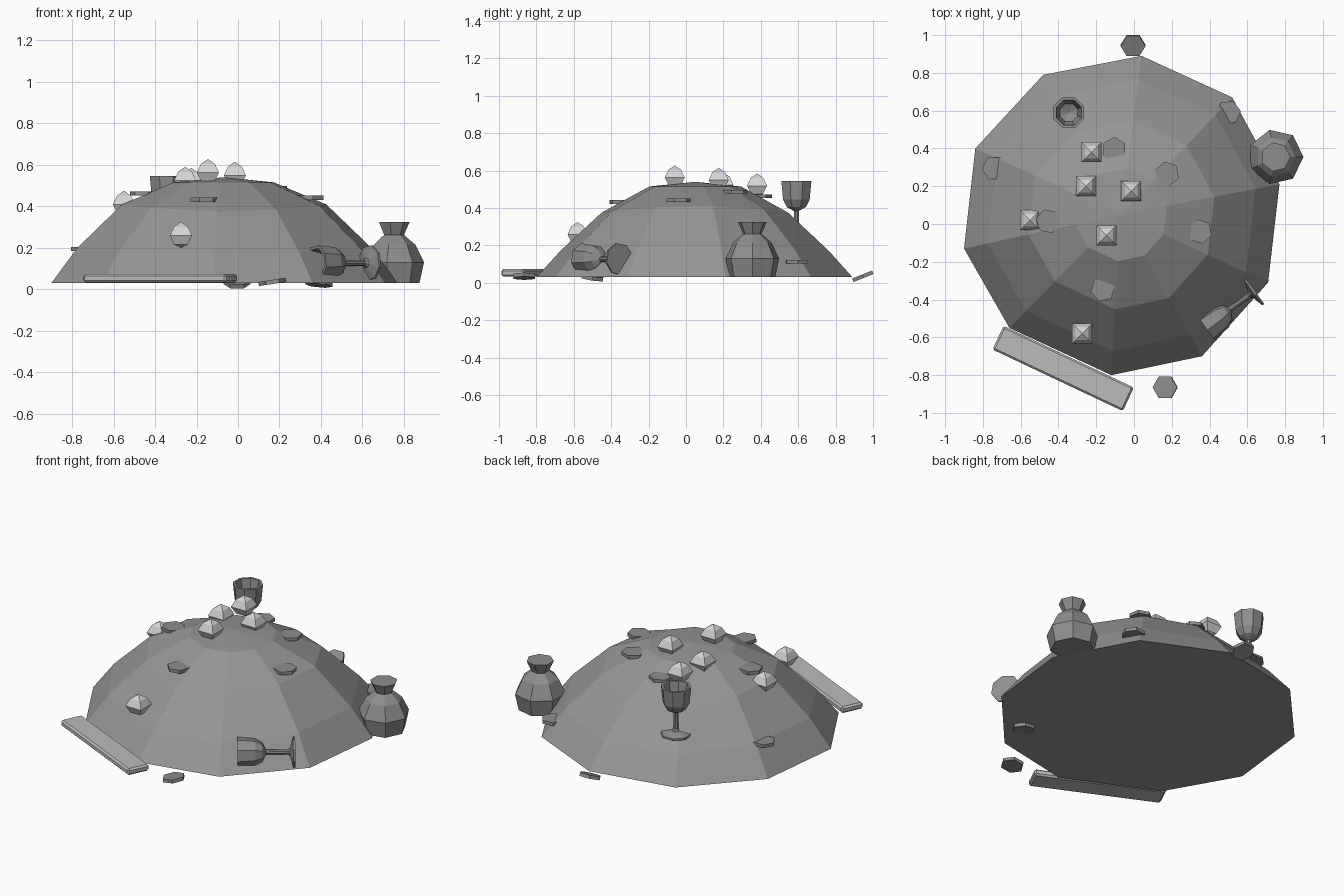
import bpy, bmesh, math
from mathutils import Vector, Matrix
from mathutils.bvhtree import BVHTree

cube = bpy.data.objects.get("Cube")
if cube:
    bpy.data.objects.remove(cube, do_unlink=True)


def material(name, value):
    m = bpy.data.materials.new(name)
    m.use_nodes = True
    colour = (value, value, value, 1)
    m.diffuse_color = colour
    m.node_tree.nodes["Principled BSDF"].inputs["Base Color"].default_value = colour
    return m


PILE = material("pile grey", 0.30)
METAL = material("metal grey", 0.27)
BAR = material("pale bar grey", 0.50)
GEM = material("bright gem grey", 0.66)
UP = Vector((0, 0, 1))


def finish(name, bm, mat, matrix=Matrix()):
    bmesh.ops.recalc_face_normals(bm, faces=bm.faces[:])
    mesh = bpy.data.meshes.new(name)
    bm.to_mesh(mesh)
    bm.free()
    mesh.materials.append(mat)
    obj = bpy.data.objects.new(name, mesh)
    obj.matrix_world = matrix
    bpy.context.collection.objects.link(obj)
    return obj


def skin(bm, rings):
    """Join rings of equal size; a ring of one point closes to a tip."""
    rows = [[bm.verts.new(p) for p in ring] for ring in rings]
    n = max(len(r) for r in rows)
    for a, b in zip(rows, rows[1:]):
        for i in range(n):
            j = (i + 1) % n
            if len(a) == 1:
                bm.faces.new((a[0], b[i], b[j]))
            elif len(b) == 1:
                bm.faces.new((a[i], a[j], b[0]))
            else:
                bm.faces.new((a[i], a[j], b[j], b[i]))
    for end in (rows[0], rows[-1]):
        if len(end) > 2:
            bm.faces.new(end)


def lathe(name, profile, sides, mat, matrix, turn=0.0):
    rings = []
    for r, z in profile:
        count = sides if r > 0 else 1
        angles = [turn + math.tau * i / sides for i in range(count)]
        rings.append([(r * math.cos(a), r * math.sin(a), z) for a in angles])
    bm = bmesh.new()
    skin(bm, rings)
    return finish(name, bm, mat, matrix)


def facing(direction, location):
    turn = UP.rotation_difference(Vector(direction))
    return Matrix.Translation(location) @ turn.to_matrix().to_4x4()


# Faceted mound with an uneven ten-sided rim
rim = [(0.77, 0.21), (0.52, 0.67), (0.04, 0.89), (-0.48, 0.79), (-0.84, 0.40),
       (-0.90, -0.13), (-0.66, -0.55), (-0.12, -0.80), (0.36, -0.70), (0.71, -0.31)]
peak = Vector((-0.07, 0.05))
rings = []
for scale, z, dip in ((1, 0.03, 0), (0.85, 0.20, 0.03), (0.59, 0.41, 0.035), (0.29, 0.515, 0)):
    ring = []
    for p in rim:
        d = Vector(p) - peak
        q = peak + d * scale
        ring.append((q.x, q.y, z - dip * (d.y / d.length) ** 2))
    rings.append(ring)
rings.append([(peak.x, peak.y, 0.54)])
bm = bmesh.new()
skin(bm, rings)
surface = BVHTree.FromBMesh(bm)
finish("treasure_mound", bm, PILE)

# Lidded urn beside the mound
lathe("urn", [(0.125, 0.03), (0.147, 0.13), (0.105, 0.215), (0.05, 0.262),
              (0.078, 0.325), (0.066, 0.325)], 7, METAL,
      Matrix.Translation((0.75, 0.355, 0)))

# Goblets, one standing and one lying on its side
goblet = [(0, 0), (0.087, 0), (0.087, 0.012), (0.025, 0.028), (0.015, 0.04),
          (0.015, 0.165), (0.055, 0.185), (0.077, 0.225), (0.087, 0.325),
          (0.072, 0.325), (0.05, 0.22), (0, 0.20)]
eighth = math.pi / 8
standing = [(r, z if z > 0.1 else z + 0.025) for r, z in goblet]
lathe("standing_goblet", standing, 8, METAL,
      Matrix.Translation((-0.345, 0.59, 0.22)), eighth)
lathe("fallen_goblet", goblet, 8, METAL,
      facing((-0.8, -0.58, 0), (0.64, -0.355, 0.127)), eighth)

# Cut gems with square girdles
gem = [(0, 0), (0.048, -0.024), (0.075, -0.066), (0.045, -0.11), (0, -0.125)]
for x, y, top in ((-0.225, 0.38, 0.585), (-0.255, 0.20, 0.59), (-0.015, 0.175, 0.615),
                  (-0.145, -0.06, 0.628), (-0.55, 0.02, 0.475), (-0.275, -0.58, 0.325)):
    lathe("gem", gem, 4, GEM, Matrix.Translation((x, y, top)), math.pi / 4)

# Six-sided coins resting on the slopes
coin = [(0.066, -0.01), (0.066, 0.01)]
for x, y, lean in ((-0.74, 0.295, 1.1), (-0.455, 0.015, 0.6), (-0.105, 0.395, 0.8),
                   (0.175, 0.265, 1.3), (0.35, -0.04, 0.15), (-0.165, -0.345, 0.5),
                   (0.50, 0.59, 1.0)):
    spot, normal, _, _ = surface.ray_cast(Vector((x, y, 2)), -UP)
    if normal.z < 0:
        normal = -normal
    tilt = UP.lerp(normal, lean)
    lathe("slope_coin", coin, 6, METAL, facing(tilt, spot + UP * 0.012), x * 5)

# Coins spilled on the ground
for spot, tilt in (((-0.005, 0.945, 0.035), (0, -0.4, 1)),
                   ((0.165, -0.865, 0.035), (-0.15, 0, 1)),
                   ((0.39, -0.50, 0.028), (0.1, 0.15, 1))):
    lathe("ground_coin", coin, 6, METAL, facing(tilt, spot))

# Long bevelled bar leaning against the foot of the mound
bm = bmesh.new()
bmesh.ops.create_cube(bm, size=1)
bmesh.ops.scale(bm, vec=(0.763, 0.138, 0.04), verts=bm.verts[:])
bmesh.ops.bevel(bm, geom=bm.edges[:], offset=0.01, segments=1, affect='EDGES')
finish("bar", bm, BAR,
       Matrix.Translation((-0.375, -0.765, 0.053)) @ Matrix.Rotation(math.radians(-25.3), 4, 'Z'))
